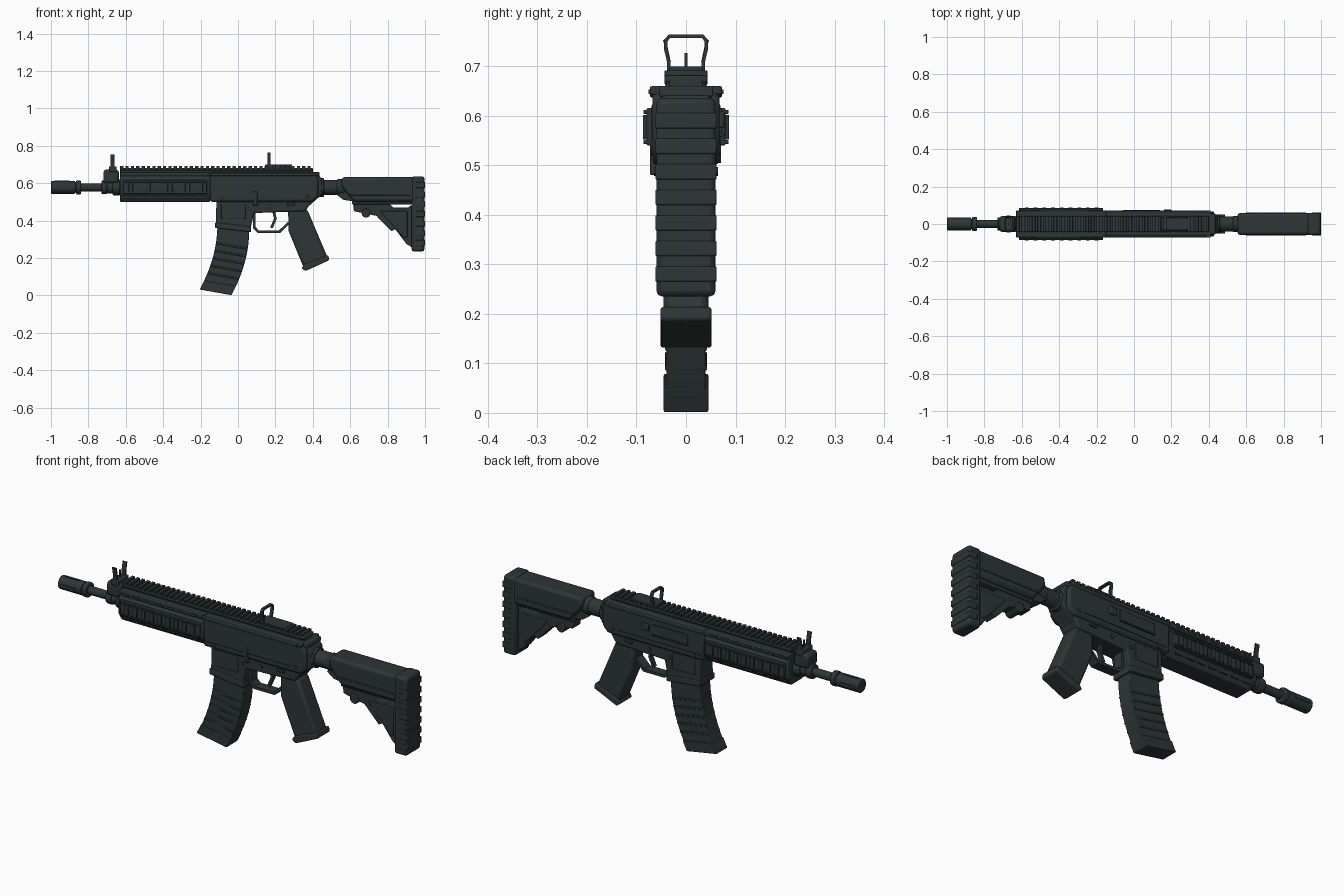
import bpy, bmesh, math
from mathutils import Vector

if "Cube" in bpy.data.objects:
    bpy.data.objects.remove(bpy.data.objects["Cube"], do_unlink=True)

paint = bpy.data.materials.new("dark green grey")
paint.use_nodes = True
shade = (.026, .037, .036, 1)
paint.diffuse_color = shade
paint.node_tree.nodes["Principled BSDF"].inputs["Base Color"].default_value = shade

# Shared measures: bore height, handguard ends, receiver rear, receiver section
bore = .577
nose, joint, rear = -.63, -.15, .4
wide, roof, floor = .07, .66, .5
rail_base, rail_top, rail_half = .675, .692, .043


def finish(name, mesh_builder, bevel=.004):
    """Turn a bmesh into a painted, bevelled and smoothly shaded object."""
    bmesh.ops.recalc_face_normals(mesh_builder, faces=mesh_builder.faces)
    mesh = bpy.data.meshes.new(name)
    mesh_builder.to_mesh(mesh)
    mesh_builder.free()
    mesh.materials.append(paint)
    part = bpy.data.objects.new(name, mesh)
    bpy.context.collection.objects.link(part)
    if bevel:
        modifier = part.modifiers.new("Bevel", "BEVEL")
        modifier.width = bevel
        modifier.segments = 2
        modifier.limit_method = "ANGLE"
        modifier.angle_limit = math.radians(35)
    bpy.ops.object.select_all(action="DESELECT")
    part.select_set(True)
    bpy.context.view_layer.objects.active = part
    bpy.ops.object.shade_smooth_by_angle(angle=math.radians(32))


def solid(builder, outline, start, end, cross=False):
    """Extrude an outline across y, or along x when it is a cross-section."""
    def place(u, v, depth):
        return (depth, u, v) if cross else (u, depth, v)
    near = [builder.verts.new(place(u, v, start)) for u, v in outline]
    far = [builder.verts.new(place(u, v, end)) for u, v in outline]
    builder.faces.new(near)
    builder.faces.new(far)
    for i in range(len(near)):
        builder.faces.new((near[i - 1], near[i], far[i], far[i - 1]))


def rectangle(left, right, low, high):
    return [(left, low), (right, low), (right, high), (left, high)]


def circle(u, v, radius, sides=24):
    angles = [2 * math.pi * i / sides for i in range(sides)]
    return [(u + radius * math.cos(a), v + radius * math.sin(a)) for a in angles]


def plate(name, outline, half, bevel=.004, side=0):
    """Side outline as thick as the model allows, or only on one side."""
    builder = bmesh.new()
    solid(builder, outline, 0 if side else -half, side * half if side else half)
    finish(name, builder, bevel)


def block(name, left, right, low, high, half, bevel=.004, side=0):
    plate(name, rectangle(left, right, low, high), half, bevel, side)


def row(name, first, last, count, fill, low, high, half, bevel=.002):
    """Evenly spaced blocks, each filling a share of its step."""
    builder = bmesh.new()
    step = (last - first) / count
    for i in range(count):
        left = first + i * step
        solid(builder, rectangle(left, left + fill * step, low, high), -half, half)
    finish(name, builder, bevel)


def tube(name, left, right, radius, bevel=.004):
    builder = bmesh.new()
    solid(builder, circle(0, bore, radius), left, right, cross=True)
    finish(name, builder, bevel)


def ribbon(name, paths, thickness, start, end, cross=False):
    """Flat strip following each path, made of overlapping bars."""
    builder = bmesh.new()
    for path in paths:
        points = [Vector(p) for p in path]
        for a, b in zip(points, points[1:]):
            along = (b - a).normalized() * thickness / 2
            across = Vector((-along.y, along.x))
            a, b = a - along / 2, b + along / 2
            solid(builder, [a - across, b - across, b + across, a + across], start, end, cross)
    finish(name, builder, 0)


def mirrored(path):
    return [(-u, v) for u, v in path]


# Barrel and muzzle device
tube("barrel", -.9, nose, .021)
tube("muzzle_device", -1, -.87, .034)
tube("muzzle_neck", -.88, -.85, .028)
tube("muzzle_collar", -.865, -.84, .037)
block("muzzle_side_slots", -.98, -.9, bore - .006, bore + .006, .036, bevel=0)
block("muzzle_top_slot", -.98, -.9, bore, bore + .036, .006, bevel=0)

# Gas block and front sight
tube("gas_block_ring", -.73, -.7, .036)
tube("gas_block_sleeve", -.7, nose, .032)
tube("gas_block_shoulder", -.67, nose, .042)
block("gas_block", -.72, -.637, .6, .672, .042, bevel=.014)
block("front_sight_base", -.69, -.65, roof, .69, rail_half)
block("front_sight_post", -.673, -.667, roof, .727, .003, bevel=0)
ear = [(.034, roof), (.034, .71), (.043, .752)]
ribbon("front_sight_ears", [ear, mirrored(ear)], .006, -.683, -.66, cross=True)

# Handguard with a chamfered underside and ribbed side panels
shell = [(rail_half, roof), (wide, .62), (wide, .54), (.045, floor)]
builder = bmesh.new()
solid(builder, shell + mirrored(shell)[::-1], nose, joint, cross=True)
finish("handguard", builder)
block("handguard_lip", nose, joint, .637, roof, .073)
panel_start, panel_end = nose + .015, joint - .015
block("side_panels", panel_start, panel_end, .54, .616, .08)
for name, height in (("upper", .604), ("lower", .543)):
    block(f"{name}_panel_edge", panel_start, panel_end, height, height + .008, .086, bevel=.002)
row("side_panel_ribs", panel_start + .03, panel_end, 9, .5, .552, .602, .087)
row("handguard_upper_slots", panel_start, panel_end, 7, .7, .644, .653, .076, bevel=0)
row("handguard_lower_slots", panel_start, panel_end, 7, .7, .519, .527, .064, bevel=0)

# Full length top rail
block("top_rail_stem", nose, rear, roof - .01, rail_base, .034)
block("top_rail", nose, rear, rail_base - .008, rail_base + .006, rail_half)
row("rail_teeth", nose, rear, 36, .6, rail_base, rail_top, rail_half)

# Rear sight
block("rear_sight_base", .145, .29, rail_base, .7, .034)
arm = [(.035, rail_base), (.035, .71), (.041, .735), (.041, .752), (.033, .761)]
ribbon("rear_sight_loop", [arm + mirrored(arm)[::-1]], .007, .157, .173, cross=True)

# Receiver
plate("upper_receiver", [(joint, roof), (rear, roof), (.43, .62), (.43, .53), (rear, floor), (joint, floor)],
      wide - .002, bevel=.012)
plate("receiver_shoulder", [(.36, roof), (.42, roof), (.45, .62), (.45, .54), (.37, .47)], .05, bevel=.008)
plate("lower_receiver", [(-.115, .54), (.42, .54), (.36, .45), (.085, .44), (.066, .35), (-.118, .37)],
      .055, bevel=.008)
plate("magazine_well_lip", [(-.122, .39), (wide, .368), (wide, .338), (-.122, .36)], .059)
block("magazine_well_panels", -.09, .04, .41, .49, .058)
block("receiver_ledges", joint, rear, .638, .656, .072)
block("receiver_ridges", joint + .02, .34, .525, .531, .071, bevel=0)
block("charging_handle", .36, .435, .638, roof, .055)
block("charging_latch", .385, .41, .642, roof, .073)
block("ejection_port_cover", -.06, .14, .565, .615, .073, bevel=.002, side=1)
block("ejection_port_hinge", -.06, .14, .558, .565, .076, bevel=.002, side=1)
block("shell_deflector", .16, .2, .575, .61, .078, side=1)
block("bolt_catch", .082, .105, .48, .555, .073, side=-1)
plate("selector", [(.26, .49), (.3, .497), (.305, .482), (.265, .478)], .065, bevel=.002)

for name, x, z, half in (("rear", .37, .53, .071), ("front", -.09, .515, .071),
                         ("trigger", .17, .475, .06), ("release", .06, .46, .06)):
    plate(f"{name}_pin", circle(x, z, .01), half, bevel=.001)

# Trigger and guard
ribbon("trigger_guard", [[(.085, .45), (.087, .363), (.108, .34), (.222, .34), (.268, .385)]],
       .014, -.025, .025)
ribbon("trigger", [[(.19, .45), (.2, .41), (.18, .364)]], .014, -.01, .01)

# Pistol grip
plate("pistol_grip", [(.268, .46), (.37, .46), (.48, .2), (.35, .15), (.27, .345)], .045, bevel=.014)
plate("grip_cap", [(.352, .165), (.482, .216), (.488, .188), (.36, .13), (.34, .145)], .052, bevel=.006)


# Curved magazine with slanted ribs
def magazine_section(name, start, end, steps, half):
    curve = [start + (end - start) * i / steps for i in range(steps + 1)]
    front = [(-.11 - .08 * t * t, .38 - .32 * t) for t in curve]
    back = [(x + .17, z - .03) for x, z in front]
    plate(name, front + back[::-1], half, bevel=.003)


magazine_section("magazine", 0, 1, 8, .039)
magazine_section("magazine_base", .94, 1.09, 1, .045)
for i in range(5):
    depth = .3 + i / 8
    magazine_section(f"magazine_rib_{i + 1}", depth, depth + .03, 1, .042)

# Buffer tube and stock
tube("buffer_tube", rear, .7, .04)
tube("castle_nut", rear, .46, .05)
tube("tube_ring", .53, .56, .044)
plate("stock_body", [(.555, .632), (.945, .632), (.945, floor), (.62, floor), (.552, .585)], .058, bevel=.014)
plate("stock_collar", [(.525, .54), (.6, .56), (.64, floor), (.565, .51)], .034)
block("stock_side_lines", .6, .92, .535, .543, .061, bevel=.001)
block("stock_ledge", .61, .93, .487, .51, .04)
plate("stock_brace", [(.615, .49), (.81, .49), (.83, .47), (.91, .47), (.94, .49), (.94, .25), (.9, .275),
                      (.84, .355), (.82, .342), (.74, .425), (.62, .45)], .032)
plate("brace_panels", [(.76, .45), (.905, .45), (.905, .31), (.885, .31)], .037)
plate("adjuster_knob", circle(.685, .44, .024), .04)

# Butt pad with horizontal bands
pad_low, pad_high = .235, .636
block("butt_pad", .928, .997, pad_low, pad_high, .06, bevel=.012)
bands = 7
pitch = (pad_high - pad_low - .04) / bands
for i in range(bands):
    low = pad_low + .03 + i * pitch
    block(f"butt_pad_band_{i + 1}", .95, 1, low, low + pitch * .6, .062, bevel=.003)
